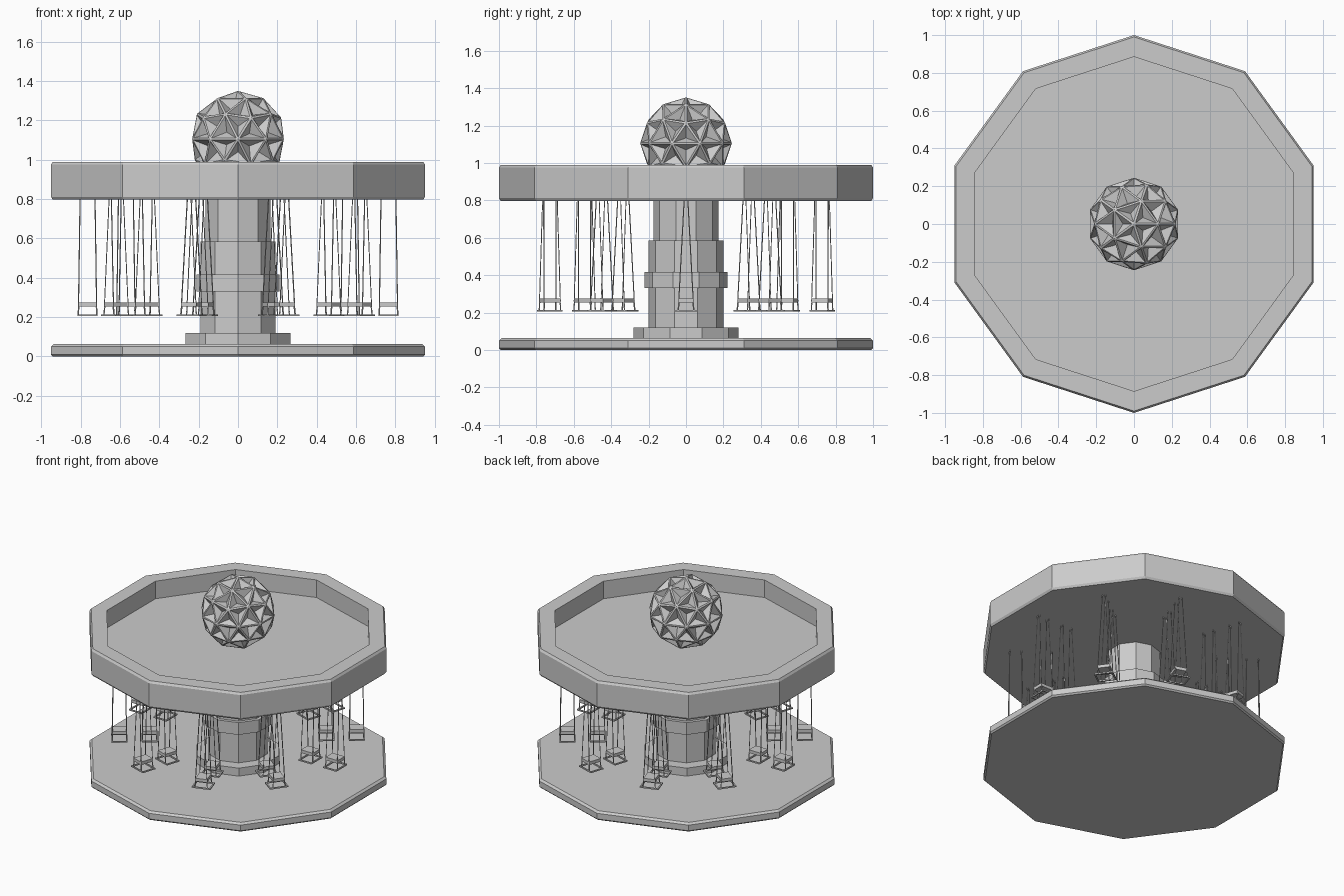
import bpy, bmesh, math
from mathutils import Vector, Matrix

if "Cube" in bpy.data.objects:
    bpy.data.objects.remove(bpy.data.objects["Cube"])

SIDES = 10


def finish(bm, name):
    bmesh.ops.recalc_face_normals(bm, faces=bm.faces)
    mesh = bpy.data.meshes.new(name)
    bm.to_mesh(mesh)
    bm.free()
    obj = bpy.data.objects.new(name, mesh)
    bpy.context.collection.objects.link(obj)
    return obj


def turned(name, profile):
    """Ten-sided solid from (radius, z) points, capped at both ends."""
    bm = bmesh.new()
    rings = []
    for r, z in profile:
        rings.append([bm.verts.new((r * math.cos(math.radians(18 + 36 * i)),
                                    r * math.sin(math.radians(18 + 36 * i)), z))
                      for i in range(SIDES)])
    for a, b in zip(rings, rings[1:]):
        for i in range(SIDES):
            j = (i + 1) % SIDES
            bm.faces.new((a[i], a[j], b[j], b[i]))
    bm.faces.new(rings[0])
    bm.faces.new(rings[-1])
    return finish(bm, name)


def box(bm, size, centre):
    m = Matrix.Translation(centre) @ Matrix.Diagonal((*size, 1))
    bmesh.ops.create_cube(bm, size=1, matrix=m)


def rod(bm, a, b, r):
    a, b = Vector(a), Vector(b)
    d = b - a
    m = Matrix.Translation((a + b) / 2) @ d.to_track_quat('Z', 'Y').to_matrix().to_4x4()
    bmesh.ops.create_cone(bm, cap_ends=True, segments=4, radius1=r, radius2=r,
                          depth=d.length, matrix=m)


# Ground platform, column and hollow-topped canopy
turned("base_platform", [(0.99, 0), (1.0, 0.01), (1.0, 0.05), (0.985, 0.063)])
turned("column", [(0.28, 0.06), (0.28, 0.12), (0.2, 0.12), (0.2, 0.33), (0.223, 0.33),
                  (0.223, 0.417), (0.2, 0.417), (0.2, 0.585), (0.174, 0.585), (0.174, 0.81)])
turned("canopy", [(0.99, 0.797), (1.0, 0.812), (1.0, 0.975), (0.99, 0.99),
                  (0.885, 0.99), (0.885, 0.865)])

# Lattice ball: framed triangles, each sunk to a point
bm = bmesh.new()
bmesh.ops.create_icosphere(bm, subdivisions=2, radius=0.245,
                           matrix=Matrix.Translation((0, 0, 1.105)))
panels = list(bm.faces)
bmesh.ops.inset_individual(bm, faces=panels, thickness=0.011)
bm.normal_update()
poked = bmesh.ops.poke(bm, faces=panels)
for v in poked["verts"]:
    v.co = Vector((0, 0, 1.105)) + (v.co - Vector((0, 0, 1.105))) * 0.82
finish(bm, "lattice_ball")

# One swing: seat, footrest frame, struts and four chains
bm = bmesh.new()
box(bm, (0.095, 0.078, 0.022), (0, 0, 0.264))
FX, FY, FZ = 0.047, 0.058, 0.21
for s in (-1, 1):
    box(bm, (2 * FX + 0.008, 0.009, 0.009), (0, s * FY, FZ))
    box(bm, (0.009, 2 * FY, 0.009), (s * FX, 0, FZ))
    for t in (-1, 1):
        rod(bm, (s * 0.045, t * 0.037, 0.26), (s * FX, t * 0.042, FZ), 0.004)
        rod(bm, (s * 0.046, t * 0.039, 0.258), (s * 0.038, t * 0.01, 0.80), 0.003)
swing = finish(bm, "swing_outer_0")

# Two rings of ten swings
for ring, radius in (("outer", 0.765), ("inner", 0.57)):
    for i in range(SIDES):
        if ring == "outer" and i == 0:
            obj = swing
        else:
            obj = bpy.data.objects.new(f"swing_{ring}_{i}", swing.data)
            bpy.context.collection.objects.link(obj)
        ang = math.radians(36 * i)
        obj.location = (radius * math.cos(ang), radius * math.sin(ang), 0)
        obj.rotation_euler = (0, 0, ang)
